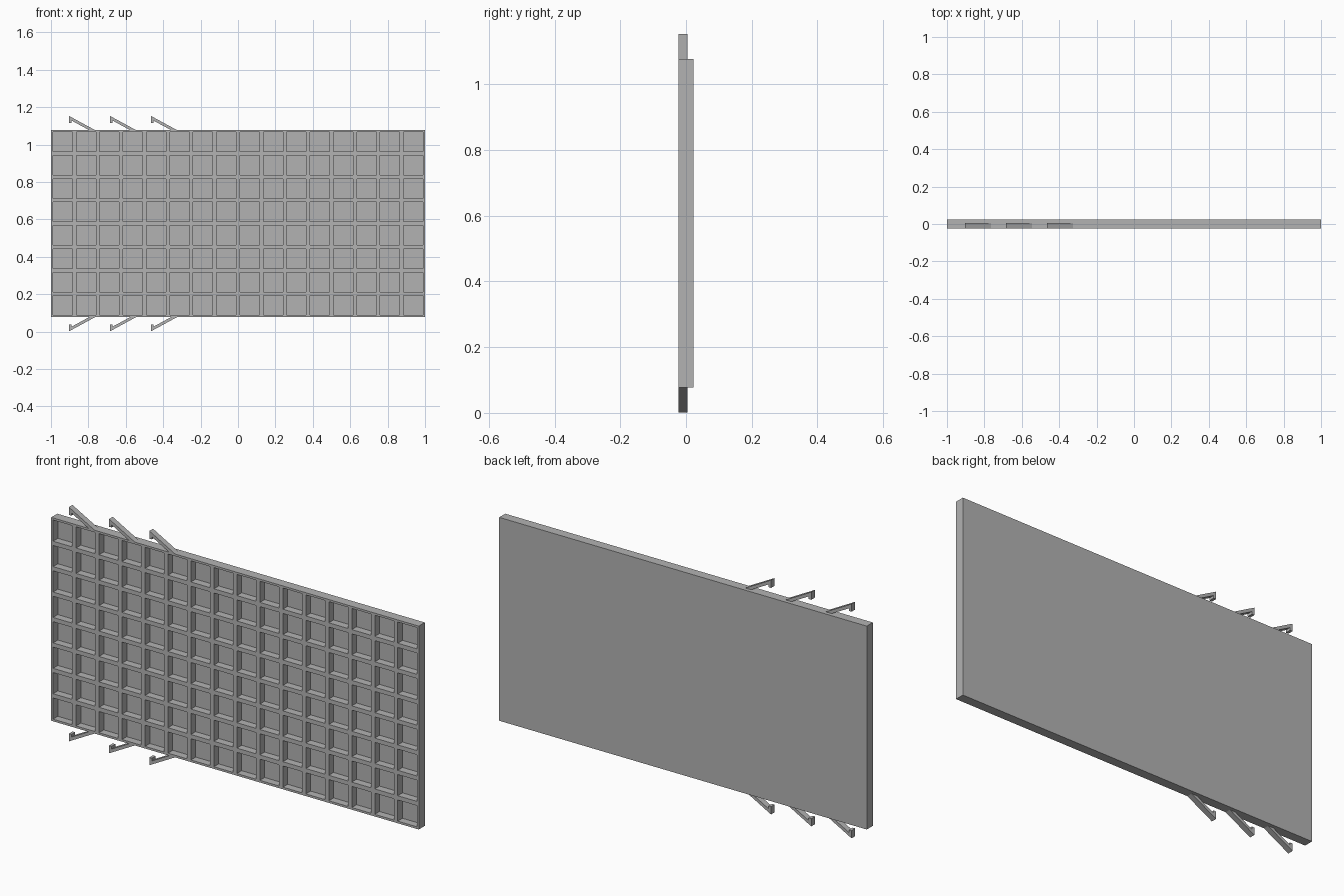
import bpy, bmesh
from mathutils import Matrix

if "Cube" in bpy.data.objects:
    bpy.data.objects.remove(bpy.data.objects["Cube"], do_unlink=True)

grey = bpy.data.materials.new("plain grey")
grey.use_nodes = True
grey.diffuse_color = (0.45, 0.45, 0.45, 1)
grey.node_tree.nodes["Principled BSDF"].inputs["Base Color"].default_value = grey.diffuse_color

FRONT, BACK = -0.0235, 0.0235
BOTTOM, TOP = 0.077, 1.077
MIDDLE = (BOTTOM + TOP) / 2
COLS, ROWS, PITCH = 16, 8, 0.125
RIM, RIB, DEPTH = 0.0105, 0.021, 0.037


def finish(name, bm):
    bmesh.ops.recalc_face_normals(bm, faces=bm.faces)
    mesh = bpy.data.meshes.new(name)
    bm.to_mesh(mesh)
    bm.free()
    mesh.materials.append(grey)
    obj = bpy.data.objects.new(name, mesh)
    bpy.context.collection.objects.link(obj)
    return obj


# Panel: a box whose front is gridded, then each square is inset and pushed in
bm = bmesh.new()
bmesh.ops.create_grid(bm, x_segments=COLS, y_segments=ROWS, size=1,
                      matrix=Matrix.Diagonal((1, 0.5, 1, 1)))
bmesh.ops.rotate(bm, verts=bm.verts, matrix=Matrix.Rotation(1.5707963, 3, "X"))
bmesh.ops.translate(bm, verts=bm.verts, vec=(0, FRONT, MIDDLE))
cells = bm.faces[:]
rim_edges = [e for e in bm.edges if e.is_boundary]
side = bmesh.ops.extrude_edge_only(bm, edges=rim_edges)["geom"]
bmesh.ops.translate(bm, verts=[v for v in side if isinstance(v, bmesh.types.BMVert)],
                    vec=(0, BACK - FRONT, 0))
back_edges = [e for e in bm.edges if e.is_boundary]
bmesh.ops.contextual_create(bm, geom=back_edges)
bmesh.ops.inset_individual(bm, faces=cells, thickness=RIB / 2, use_even_offset=True)
floor_verts = {v for f in cells for v in f.verts}
pushed = bmesh.ops.inset_individual(bm, faces=cells, thickness=0)
for v in {v for f in cells for v in f.verts}:
    v.co.y = FRONT + DEPTH
finish("waffle_panel", bm)

# Hooks: slanted arm with a short lip, three on top and three mirrored below
ARM = [(0, 1.153), (0.148, 1.0727), (0.116, 1.0727), (0.014, 1.128),
       (0.014, 1.115), (0, 1.115)]


def hook(name, x, flip):
    bm = bmesh.new()
    ring = [bm.verts.new((x + px, FRONT, 2 * MIDDLE - pz if flip else pz)) for px, pz in ARM]
    face = bm.faces.new(ring)
    geom = bmesh.ops.extrude_face_region(bm, geom=[face])["geom"]
    bmesh.ops.translate(bm, verts=[v for v in geom if isinstance(v, bmesh.types.BMVert)],
                        vec=(0, 0.0285, 0))
    finish(name, bm)


for i in range(3):
    x = -0.904 + i * 0.219
    hook(f"top_hook_{i + 1}", x, False)
    hook(f"bottom_hook_{i + 1}", x, True)
